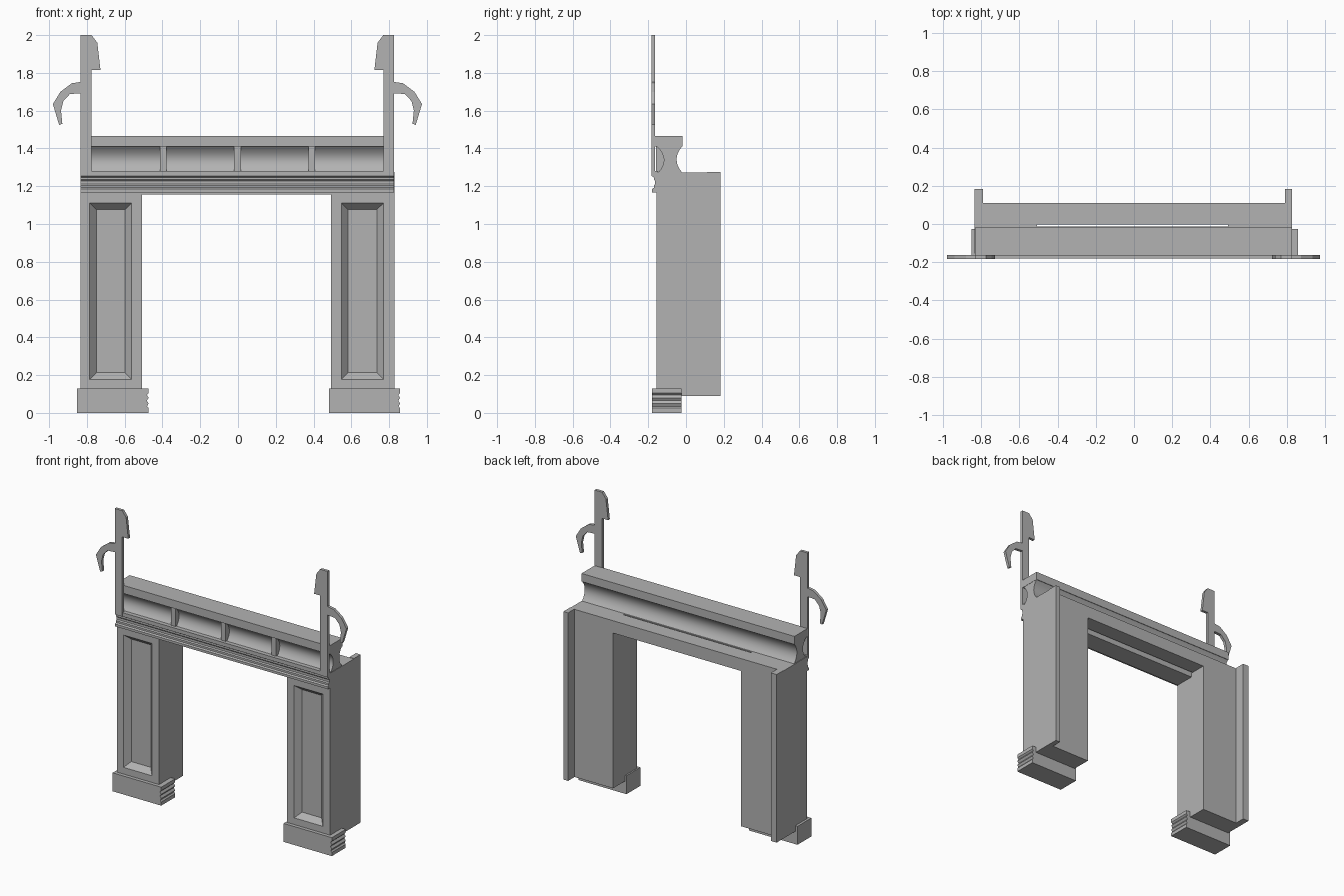
import bpy, bmesh

if "Cube" in bpy.data.objects:
    bpy.data.objects.remove(bpy.data.objects["Cube"])

MID = -0.003  # centre line of the mirrored parts
stone = bpy.data.materials.new("stone_grey")
stone.diffuse_color = (0.45, 0.45, 0.45, 1)
stone.use_nodes = True
stone.node_tree.nodes["Principled BSDF"].inputs["Base Color"].default_value = stone.diffuse_color


def finish(name, bm, smooth=False):
    bmesh.ops.recalc_face_normals(bm, faces=bm.faces)
    me = bpy.data.meshes.new(name)
    bm.to_mesh(me)
    bm.free()
    me.materials.append(stone)
    ob = bpy.data.objects.new(name, me)
    bpy.context.collection.objects.link(ob)
    if smooth:
        bpy.ops.object.select_all(action='DESELECT')
        ob.select_set(True)
        bpy.context.view_layer.objects.active = ob
        bpy.ops.object.shade_smooth_by_angle(angle=0.6)
    return ob


def loft(name, rings, smooth=False):
    """Skin a sequence of point rings and cap both ends."""
    bm = bmesh.new()
    vs = [[bm.verts.new(p) for p in r] for r in rings]
    n = len(vs[0])
    for a, b in zip(vs, vs[1:]):
        for i in range(n):
            j = (i + 1) % n
            bm.faces.new((a[i], a[j], b[j], b[i]))
    bm.faces.new(vs[0])
    bm.faces.new(vs[-1])
    return finish(name, bm, smooth)


def rect(x0, x1, z0, z1, y):
    return [(x0, y, z0), (x1, y, z0), (x1, y, z1), (x0, y, z1)]


def box(name, x0, x1, y0, y1, z0, z1):
    return loft(name, [rect(x0, x1, z0, z1, y0), rect(x0, x1, z0, z1, y1)])


def along_x(name, prof, x0, x1, smooth=False):
    return loft(name, [[(x, y, z) for y, z in prof] for x in (x0, x1)], smooth)


def along_y(name, prof, y0, y1):
    return loft(name, [[(x, y, z) for x, z in prof] for y in (y0, y1)])


# Pillars with a recessed bevelled panel, and rear outer flanges
for side, x0, x1, p0, p1 in (("left", -0.835, -0.507, -0.785, -0.563),
                             ("right", 0.492, 0.828, 0.547, 0.77)):
    loft(side + "_pillar", [
        rect(x0, x1, 0.09, 1.272, 0.11),
        rect(x0, x1, 0.09, 1.272, -0.155),
        rect(p0, p1, 0.177, 1.11, -0.155),
        rect(p0 + 0.035, p1 - 0.035, 0.213, 1.077, -0.118)])
    f0, f1 = (x0, x0 + 0.045) if side == "left" else (x1 - 0.036, x1)
    box(side + "_flange", f0, f1, 0.11, 0.183, 0.09, 1.275)

# Plinths with grooved right ends
for side, x0, x1 in (("left", -0.852, -0.473), ("right", 0.482, 0.858)):
    ends = [(x1, 0.13), (x1, 0.105), (x1 - 0.01, 0.095), (x1, 0.08),
            (x1 - 0.01, 0.065), (x1, 0.05), (x1 - 0.008, 0.035),
            (x1, 0.025), (x1, 0.0)]
    along_y(side + "_plinth", [(x0, 0.0), (x0, 0.13)] + ends, -0.18, -0.025)

# Lintel in two boards with a narrow slot between them
box("front_lintel", -0.507, 0.492, -0.155, -0.012, 1.155, 1.272)
box("rear_lintel", -0.507, 0.492, -0.002, 0.11, 1.185, 1.272)

# Moulded frieze across the front
along_x("frieze", [(-0.15, 1.28), (-0.18, 1.28), (-0.18, 1.253), (-0.17, 1.247),
                   (-0.17, 1.235), (-0.163, 1.228), (-0.163, 1.212), (-0.17, 1.205),
                   (-0.17, 1.192), (-0.18, 1.185), (-0.18, 1.168), (-0.15, 1.168)],
        -0.833, 0.827)

# Coved body under the mantel shelf, hollow on both faces
N = 8
front, back = [], []
for i in range(N + 1):
    t = i / N
    k = 1 - (2 * t - 1) ** 2
    z = 1.272 + t * 0.14
    front.append((-0.148 + 0.035 * k - 0.008 * t, z))
    back.append((-0.02 - 0.03 * k, z))
along_x("cove", front + back[::-1], -0.83, 0.825, True)
box("shelf", -0.833, 0.827, -0.167, -0.018, 1.41, 1.467)

# Upright dividers over the cove
for x in (-0.396, -0.003, 0.39):
    box("divider", x - 0.018, x + 0.018, -0.158, -0.08, 1.275, 1.412)

# Flat uprights with finial and side hook
outline = [(-0.833, 1.253), (-0.775, 1.253), (-0.775, 1.815), (-0.728, 1.815),
           (-0.745, 1.96), (-0.775, 2.0), (-0.833, 2.0), (-0.833, 1.752),
           (-0.88, 1.745), (-0.94, 1.70), (-0.98, 1.635), (-0.947, 1.525),
           (-0.93, 1.53), (-0.937, 1.60), (-0.925, 1.65), (-0.89, 1.688),
           (-0.833, 1.692)]
along_y("left_hook_post", outline, -0.183, -0.163)
along_y("right_hook_post", [(2 * MID - x, z) for x, z in outline], -0.183, -0.163)
